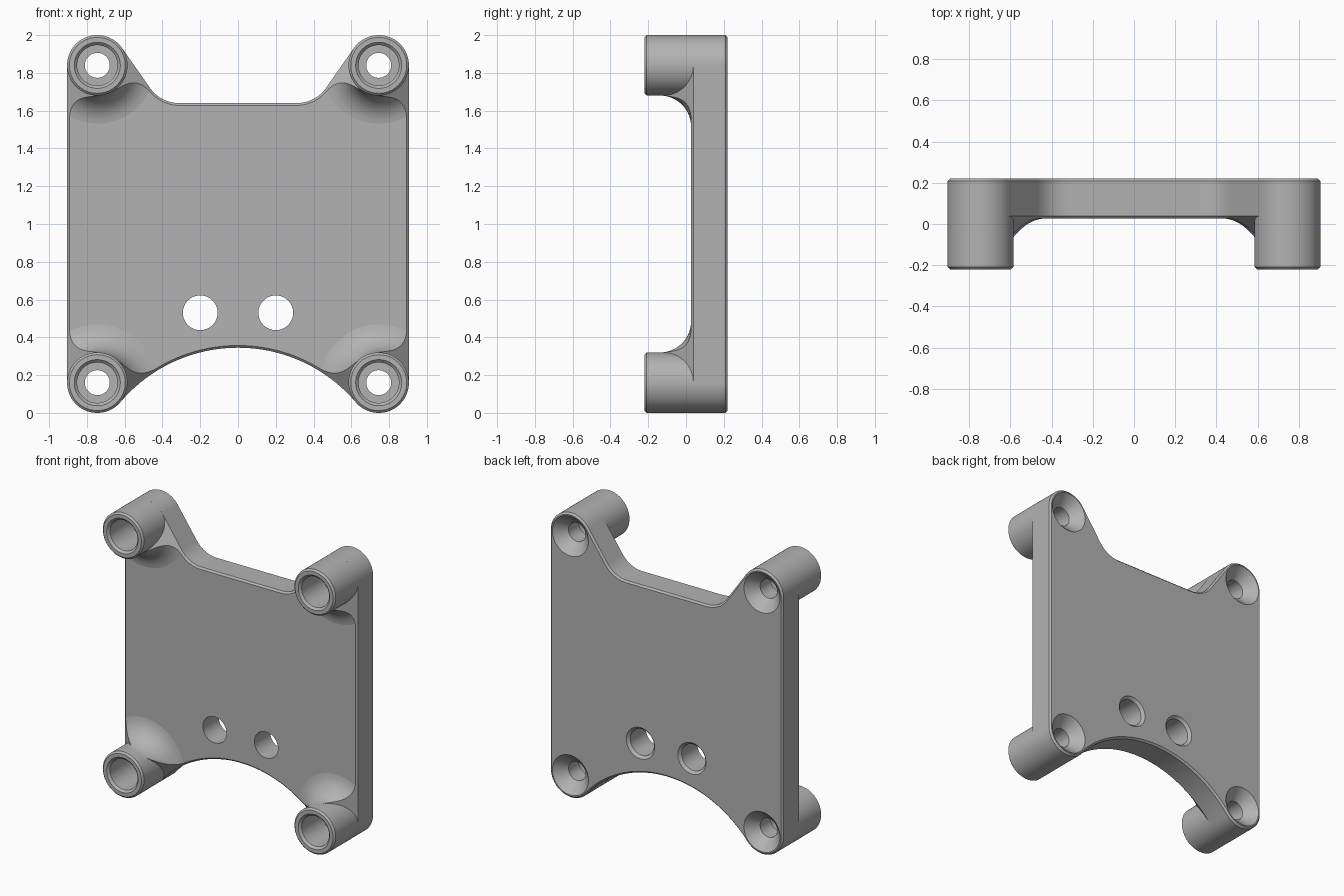
import bpy, bmesh, math
from mathutils import Vector

if "Cube" in bpy.data.objects:
    bpy.data.objects.remove(bpy.data.objects["Cube"])

SEG = 64
BX, BR = 0.745, 0.16            # boss centre x and radius
Z_LOW, Z_HIGH = 0.16, 1.84      # boss centre heights
FRONT, BACK, CH = 0.027, 0.22, 0.012
CORNERS = [(sx * BX, z) for sx in (-1, 1) for z in (Z_LOW, Z_HIGH)]

grey = bpy.data.materials.new("machined_grey")
grey.diffuse_color = (0.45, 0.45, 0.45, 1)
grey.use_nodes = True
grey.node_tree.nodes["Principled BSDF"].inputs["Base Color"].default_value = grey.diffuse_color


def make(name, bm):
    bmesh.ops.recalc_face_normals(bm, faces=bm.faces)
    me = bpy.data.meshes.new(name)
    bm.to_mesh(me)
    bm.free()
    me.materials.append(grey)
    ob = bpy.data.objects.new(name, me)
    bpy.context.collection.objects.link(ob)
    return ob


def loft(name, rings, caps=True):
    """Skin a list of closed rings of points."""
    bm = bmesh.new()
    vr = [[bm.verts.new(p) for p in ring] for ring in rings]
    for a, b in zip(vr, vr[1:]):
        for i in range(len(a)):
            j = (i + 1) % len(a)
            bm.faces.new((a[i], a[j], b[j], b[i]))
    if caps:
        bm.faces.new(vr[0])
        bm.faces.new(vr[-1])
    return make(name, bm)


def lathe(name, profile, x, z, caps=True):
    """Turn (radius, y) points about an axis along y."""
    ang = [2 * math.pi * i / SEG for i in range(SEG)]
    return loft(name, [[(x + r * math.cos(a), y, z + r * math.sin(a)) for a in ang]
                       for r, y in profile], caps)


def boolean(ob, cutter, op):
    m = ob.modifiers.new("cut", 'BOOLEAN')
    m.operation, m.solver, m.object = op, 'EXACT', cutter
    bpy.context.view_layer.objects.active = ob
    bpy.ops.object.modifier_apply(modifier=m.name)
    bpy.data.objects.remove(cutter)


def arc(cx, cz, r, a0, a1, n, sign):
    """Arc points with outward normals; sign is -1 on concave arcs."""
    out = []
    for i in range(n + 1):
        a = math.radians(a0 + (a1 - a0) * i / n)
        d = Vector((math.cos(a), math.sin(a)))
        out.append((Vector((cx, cz)) + d * r, d * sign))
    return out


# Plate outline: top notch, rounded corners, bottom arch
NOTCH_Z, NOTCH_R, SLOPE = 1.64, 0.19, math.radians(55)
tx, tz = BX - BR * math.sin(SLOPE), Z_HIGH + BR * math.cos(SLOPE)
nx = tx - (tz - NOTCH_Z) / math.tan(SLOPE) - NOTCH_R * math.tan(SLOPE / 2)
APEX = 0.345
k = APEX - Z_LOW
arch_r = (BX**2 + k**2 - BR**2) / (2 * (k + BR))
arch_a = math.degrees(math.atan2(Z_LOW - APEX + arch_r, BX))
half = (arc(nx, NOTCH_Z + NOTCH_R, NOTCH_R, -90, -35, 12, -1)
        + arc(BX, Z_HIGH, BR, 145, 0, 26, 1)
        + arc(BX, Z_LOW, BR, 0, arch_a - 180, 26, 1)
        + arc(0, APEX - arch_r, arch_r, arch_a, 90, 24, -1))
flip = [(Vector((-p.x, p.y)), Vector((-n.x, n.y))) for p, n in reversed(half[:-1])]
outline = half + flip


def ring(y, inset):
    return [(q.x, y, q.y) for q in (p - n * inset for p, n in outline)]


# Plate blank with a 45 degree front taper
taper = 0.155
edge = FRONT + CH
plate = loft("plate", [ring(BACK, CH), ring(BACK - CH, 0), ring(edge, 0),
                       ring(edge - taper, taper), ring(-0.16, taper)])

# Front face envelope: flat slab plus a concave flare around each boss
bm = bmesh.new()
bmesh.ops.create_cube(bm, size=1)
bmesh.ops.scale(bm, vec=(2.4, 0.4, 2.6), verts=bm.verts)
bmesh.ops.translate(bm, vec=(0, FRONT + 0.2, 1), verts=bm.verts)
envelope = make("envelope", bm)
FR = 0.165
steps = [math.radians(90 * i / 14) for i in range(14)]
flare = [(BR + FR * (1 - math.cos(a)), FRONT - FR * (1 - math.sin(a))) for a in steps]
flare += [(BR + FR, FRONT + 0.003), (BR + FR, FRONT + 0.05)]
for x, z in CORNERS:
    boolean(envelope, lathe("flare", flare, x, z), 'UNION')
boolean(plate, envelope, 'INTERSECT')

# Clear the plate where the bosses pass through
for x, z in CORNERS:
    boolean(plate, lathe("clearance", [(0.14, -0.3), (0.14, 0.3)], x, z), 'DIFFERENCE')

# Two through holes, chamfered at the back
for x in (-0.2, 0.2):
    drill = [(0.092, -0.1), (0.092, BACK - 0.018), (0.114, BACK + 0.004), (0.114, 0.3)]
    boolean(plate, lathe("drill", drill, x, 0.53), 'DIFFERENCE')

# Bosses: chamfered rim, counterbore, through hole, countersink at the back
boss = [(BR, edge + 0.001), (BR, -BACK + CH), (BR - CH, -BACK), (0.122, -BACK),
        (0.107, -BACK + 0.015), (0.107, 0.03), (0.066, 0.03), (0.066, 0.146), (0.14, BACK)]
parts = [plate]
for x, z in CORNERS:
    name = ("upper" if z > 1 else "lower") + ("_left" if x < 0 else "_right") + "_boss"
    parts.append(lathe(name, boss, x, z, caps=False))

# Smooth curved faces, keep machined edges sharp
for ob in parts:
    bpy.ops.object.select_all(action='DESELECT')
    ob.select_set(True)
    bpy.context.view_layer.objects.active = ob
    bpy.ops.object.shade_smooth_by_angle(angle=math.radians(25))
    m = ob.modifiers.new("weighted_normals", 'WEIGHTED_NORMAL')
    m.keep_sharp = True
